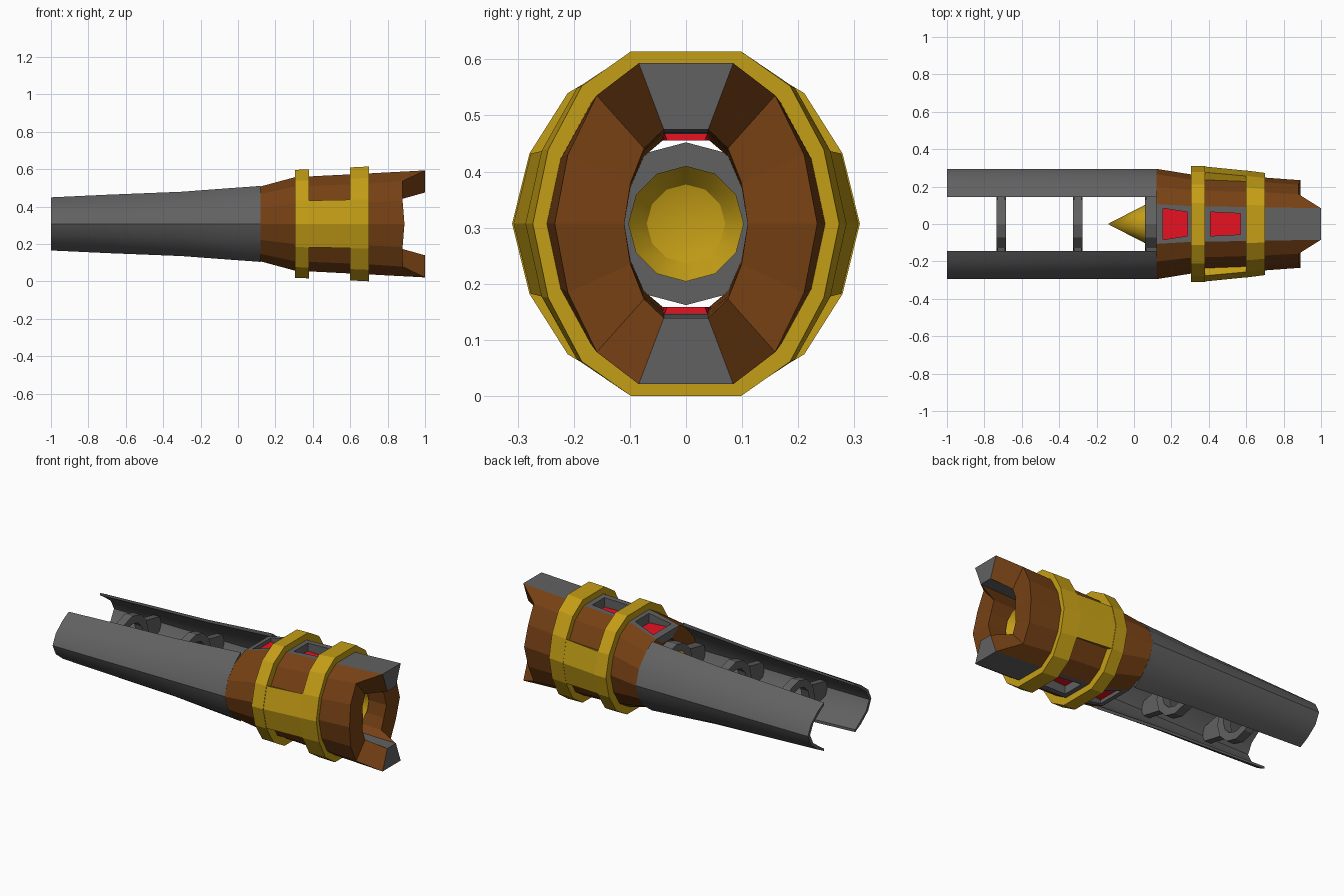
import bpy, bmesh, math

if "Cube" in bpy.data.objects:
    bpy.data.objects.remove(bpy.data.objects["Cube"])

CZ = 0.307  # height of the barrel axis


def material(name, rgb):
    m = bpy.data.materials.new(name)
    m.diffuse_color = (*rgb, 1)
    m.use_nodes = True
    m.node_tree.nodes["Principled BSDF"].inputs["Base Color"].default_value = m.diffuse_color
    return m


BROWN = material("brown", (0.18, 0.052, 0.007))
GOLD = material("gold", (0.55, 0.34, 0.008))
RED = material("red", (0.80, 0.006, 0.015))
GREY = material("dark_grey", (0.12, 0.12, 0.12))

# 14-sided section: right half from bottom to top, and the full loop
HALF = [(.36, -1), (.68, -.8), (.9, -.43), (1, 0), (.9, .43), (.68, .8), (.36, 1)]
FULL = HALF + [(-y, z) for y, z in reversed(HALF)]
CIRCLE = [(math.cos(a * math.tau / 12), math.sin(a * math.tau / 12)) for a in range(12)]


def wall(name, stations, mat, closed=False, mirror=None):
    """Thick wall lofted along x; each station is (outer points, inner points)."""
    bm = bmesh.new()
    S = [[[bm.verts.new(p) for p in row] for row in st] for st in stations]
    n = len(S[0][0])
    segs = [(i, (i + 1) % n) for i in range(n if closed else n - 1)]
    for a, b in zip(S, S[1:]):
        for r in (0, 1):
            for i, j in segs:
                bm.faces.new((a[r][i], a[r][j], b[r][j], b[r][i]))
        if not closed:
            for i in (0, n - 1):
                bm.faces.new((a[0][i], a[1][i], b[1][i], b[0][i]))
    for o, k in (S[0], S[-1]):
        for i, j in segs:
            bm.faces.new((o[i], o[j], k[j], k[i]))
    bmesh.ops.recalc_face_normals(bm, faces=bm.faces)
    me = bpy.data.meshes.new(name)
    bm.to_mesh(me)
    bm.free()
    me.materials.append(mat)
    ob = bpy.data.objects.new(name, me)
    ob.location.z = CZ
    bpy.context.collection.objects.link(ob)
    if mirror:
        add_mirror(ob, mirror)
    return ob


def add_mirror(ob, axis):
    mod = ob.modifiers.new("mirror", 'MIRROR')
    mod.use_axis = [c == axis for c in "xyz"]
    mod.use_mirror_merge = False


def row(x, ry, rz, unit):
    return [(x, ry * y, rz * z) for y, z in unit]


def station(x, ry, rz, iy, iz, unit):
    return row(x, ry, rz, unit), row(x, iy, iz, unit)


def smooth(ob):
    bpy.ops.object.select_all(action='DESELECT')
    ob.select_set(True)
    bpy.context.view_layer.objects.active = ob
    bpy.ops.object.shade_smooth_by_angle(angle=math.radians(32))


# Barrel: x, outer half width and height, inner half width and height
BODY = [(.12, .295, .2, .11, .15), (.305, .265, .25, .11, .155), (.7, .248, .27, .11, .162)]
END = (.234, .286, .11, .168)


def barrel(unit):
    sts = [station(*b, unit) for b in BODY]
    tip = [1.0 if abs(z) == 1 else (.89 if z == 0 else .88) for _, z in unit]
    rows = station(0, *END, unit)
    sts.append(tuple([(x, p[1], p[2]) for x, p in zip(tip, r)] for r in rows))
    return sts


wall("barrel_side", barrel(HALF), BROWN, mirror="y")
spine = wall("barrel_spine", barrel([(-.36, 1), (.36, 1)]), GREY)


# Windows in the spine with red panels set into them
def block(name, x0, x1, y0, y1, top, bottom, mat, inner=1.0):
    sts = [([(x, -y, top), (x, y, top)], [(x, -y * inner, bottom), (x, y * inner, bottom)])
           for x, y in ((x0, y0), (x1, y1))]
    return wall(name, sts, mat)


for i, (x0, x1, y0, y1, top) in enumerate([(.155, .285, .084, .064, .188),
                                           (.41, .57, .064, .056, .208)]):
    cutter = block(f"window_cutter_{i + 1}", x0, x1, y0, y1, .45, .1, GREY)
    cutter.hide_render = True
    cutter.display_type = 'WIRE'
    mod = spine.modifiers.new("window", 'BOOLEAN')
    mod.object = cutter
    mod.operation = 'DIFFERENCE'
    mod.solver = 'EXACT'
    panel = block(f"red_panel_{i + 1}", x0, x1, y0, y1, top, .148, RED, inner=.6)
    add_mirror(panel, "z")

# apply the cuts, drop the cutters, then mirror the spine to the underside
bpy.context.view_layer.update()
cut = bpy.data.meshes.new_from_object(spine.evaluated_get(bpy.context.evaluated_depsgraph_get()))
spine.modifiers.clear()
spine.data = cut
add_mirror(spine, "z")
for ob in [o for o in bpy.data.objects if o.name.startswith("window_cutter")]:
    bpy.data.objects.remove(ob)

# Gold bands and the side plates joining them
wall("rear_band", [station(.305, .31, .289, .255, .24, FULL),
                   station(.38, .31, .291, .255, .245, FULL)], GOLD, closed=True)
wall("front_band", [station(.6, .286, .302, .245, .26, FULL),
                    station(.7, .273, .307, .24, .265, FULL)], GOLD, closed=True)
wall("side_plate", [station(.37, .308, .29, .25, .24, HALF[2:5]),
                    station(.61, .284, .302, .24, .25, HALF[2:5])], GOLD, mirror="y")


# Two open half shells at the rear
def shell_station(x, h):
    outer = [(.145, 1), (.2, .8), (.266, .43), (.295, 0)]
    outer += [(y, -z) for y, z in reversed(outer[:-1])]
    inner = [(y - .02 * (y > .15), z * (.93 if abs(z) < 1 else .9)) for y, z in outer]
    return row(x, 1, h, outer), row(x, 1, h, inner)


smooth(wall("rear_shell", [shell_station(x, h) for x, h in
            ((-1, .142), (-.7, .156), (-.3, .172), (-.1, .187), (.12, .203))], GREY, mirror="y"))

# Support rings between the shells, with webs out to each shell
for i, (x0, x1) in enumerate([(-.735, -.685), (-.325, -.275), (.06, .125)]):
    wall(f"support_ring_{i + 1}", [station(x, .147, .145, .1, .1, CIRCLE) for x in (x0, x1)],
         GREY, closed=True)
    wall(f"ring_web_{i + 1}", [([(x, .125, .07), (x, .27, .04)], [(x, .125, -.07), (x, .27, -.04)])
                               for x in (x0 + .005, x1 - .005)], GREY, mirror="y")

# Gold core: pointed rear, dished front
bm = bmesh.new()
profile = [(-.14, 0), (.06, .103), (.78, .103), (.74, .07), (.72, 0)]
vs = [bm.verts.new((x, r, 0)) for x, r in profile]
es = [bm.edges.new(p) for p in zip(vs, vs[1:])]
bmesh.ops.spin(bm, geom=vs + es, cent=(0, 0, 0), axis=(1, 0, 0), angle=math.tau, steps=12)
bmesh.ops.remove_doubles(bm, verts=bm.verts, dist=1e-4)
bmesh.ops.recalc_face_normals(bm, faces=bm.faces)
me = bpy.data.meshes.new("core")
bm.to_mesh(me)
bm.free()
me.materials.append(GOLD)
core = bpy.data.objects.new("core", me)
core.location.z = CZ
bpy.context.collection.objects.link(core)
smooth(core)
